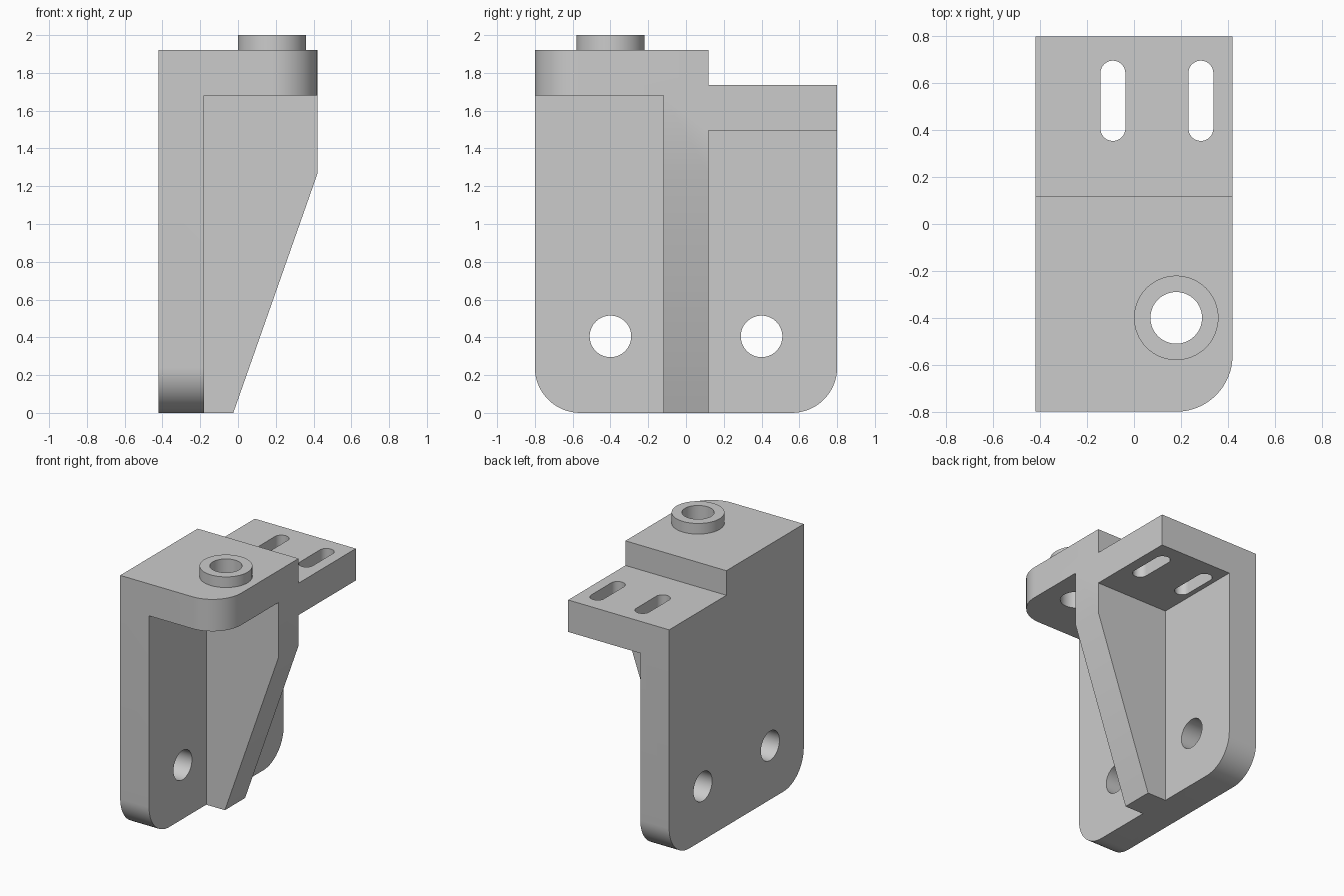
import bpy
import bmesh
import math
from mathutils import Vector

cube = bpy.data.objects.get("Cube")
if cube:
    bpy.data.objects.remove(cube, do_unlink=True)

# Single plain grey finish
grey = bpy.data.materials.new("light_grey")
grey.use_nodes = True
colour = (0.6, 0.6, 0.6, 1)
grey.diffuse_color = colour
grey.node_tree.nodes["Principled BSDF"].inputs["Base Color"].default_value = colour


def rounded(corners, steps=16):
    """Outline from (a, b, radius) corners, filleting where radius > 0."""
    out = []
    for i, (a, b, r) in enumerate(corners):
        p = Vector((a, b))
        if not r:
            out.append(p)
            continue
        before = (Vector(corners[i - 1][:2]) - p).normalized()
        after = (Vector(corners[(i + 1) % len(corners)][:2]) - p).normalized()
        centre = p + (before + after) * r  # right-angled corners
        for k in range(steps + 1):
            t = k / steps * math.pi / 2
            out.append(centre - after * r * math.cos(t) - before * r * math.sin(t))
    return out


def capsule(a, b, r, half=0, n=64):
    """Circle, or a slot stretched by half along the second axis."""
    out = []
    for k in range(n + 1 if half else n):
        t = 2 * math.pi * k / n
        s = half if k <= n // 2 else -half
        if half and k == n:
            s = -half
        out.append(Vector((a + r * math.cos(t), b + s + r * math.sin(t))))
        if half and k == n // 2:
            out.append(Vector((a - r, b - half)))
    return out


def prism(name, outline, axis, lo, hi):
    """Extrude a 2D outline along an axis; outline uses the other two in order."""
    def place(p, d):
        return {"x": (d, p[0], p[1]), "y": (p[0], d, p[1]), "z": (p[0], p[1], d)}[axis]
    bm = bmesh.new()
    rings = [[bm.verts.new(place(p, d)) for p in outline] for d in (lo, hi)]
    bm.faces.new(rings[0])
    bm.faces.new(rings[1])
    for i in range(len(outline)):
        bm.faces.new((rings[0][i - 1], rings[0][i], rings[1][i], rings[1][i - 1]))
    bmesh.ops.recalc_face_normals(bm, faces=bm.faces)
    mesh = bpy.data.meshes.new(name)
    bm.to_mesh(mesh)
    bm.free()
    mesh.materials.append(grey)
    obj = bpy.data.objects.new(name, mesh)
    bpy.context.collection.objects.link(obj)
    return obj


def combine(target, tool, operation):
    mod = target.modifiers.new("join", "BOOLEAN")
    mod.operation, mod.solver, mod.object = operation, "EXACT", tool
    bpy.context.view_layer.objects.active = target
    bpy.ops.object.modifier_apply(modifier=mod.name)
    bpy.data.objects.remove(tool, do_unlink=True)


W, L, T, R = 0.42, 0.8, 0.24, 0.24   # half width, half length, thickness, fillet
TOP, STEP, RIB = 1.92, 1.735, 0.12

# Upright wall plate with stepped top and rounded lower corners
bracket = prism("bracket", rounded([
    (-L, 0, R), (L, 0, R), (L, STEP, 0), (RIB, STEP, 0), (RIB, TOP, 0), (-L, TOP, 0)]),
    "x", -W, -W + T)

# Front shelf, lower rear shelf, tapered centre rib and boss
inside = -W + T / 2
front_shelf = prism("front_shelf", rounded([
    (inside, -L, 0), (W, -L, R), (W, RIB, 0), (inside, RIB, 0)]), "z", TOP - T, TOP)
rear_shelf = prism("rear_shelf", rounded([
    (inside, 0, 0), (W, 0, 0), (W, L, 0), (inside, L, 0)]), "z", STEP - T, STEP)
rib = prism("centre_rib", rounded([
    (inside, 0, 0), (-0.025, 0, 0), (W, 1.265, 0), (W, 1.8, 0), (inside, 1.8, 0)]),
    "y", -RIB, RIB)
boss = prism("boss", capsule(0.18, -0.4, 0.18), "z", 1.8, 2.0)
for part in (front_shelf, rib, rear_shelf, boss):
    combine(bracket, part, "UNION")

# Boss bore, wall bolt holes and rear slots
cutters = [prism("bore", capsule(0.18, -0.4, 0.11), "z", 1.5, 2.2)]
for y in (-0.4, 0.4):
    cutters.append(prism("bolt_hole", capsule(y, 0.405, 0.11), "x", -0.6, -0.1))
for x in (-0.09, 0.285):
    cutters.append(prism("slot", capsule(x, 0.525, 0.053, 0.118), "z", 1.4, 1.9))
for cutter in cutters:
    cutter.hide_render = True
    combine(bracket, cutter, "DIFFERENCE")

# Merge coplanar faces, then smooth the rounded surfaces only
bm = bmesh.new()
bm.from_mesh(bracket.data)
bmesh.ops.remove_doubles(bm, verts=bm.verts, dist=0.0001)
bmesh.ops.dissolve_limit(bm, angle_limit=math.radians(0.5), verts=bm.verts, edges=bm.edges)
bm.to_mesh(bracket.data)
bm.free()
bpy.ops.object.select_all(action="DESELECT")
bracket.select_set(True)
bpy.context.view_layer.objects.active = bracket
bpy.ops.object.shade_smooth_by_angle(angle=math.radians(30))
